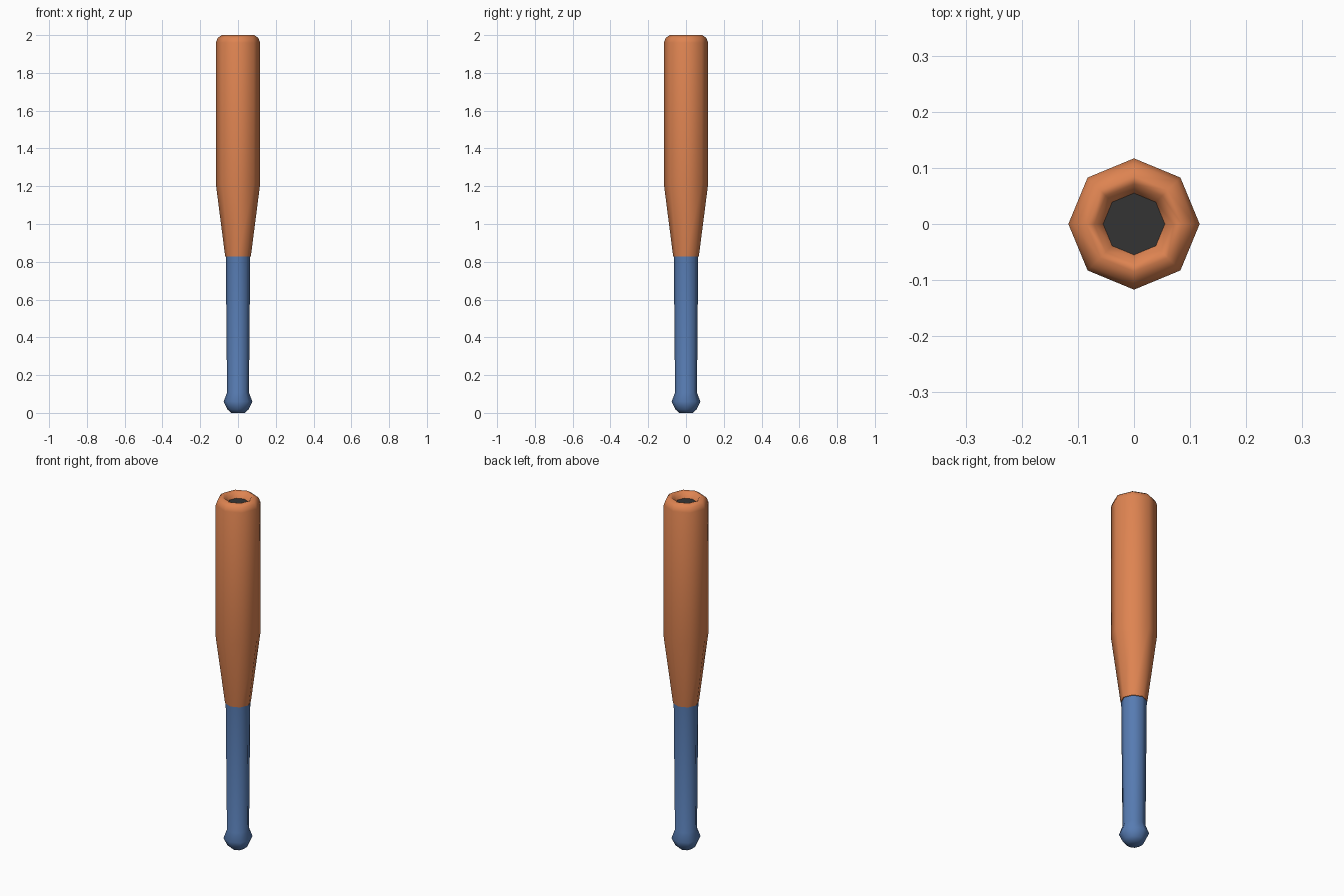
import bpy, bmesh, math

if "Cube" in bpy.data.objects:
    bpy.data.objects.remove(bpy.data.objects["Cube"])

SIDES = 8


def material(name, rgb):
    m = bpy.data.materials.new(name)
    m.diffuse_color = (*rgb, 1)
    m.use_nodes = True
    m.node_tree.nodes["Principled BSDF"].inputs["Base Color"].default_value = m.diffuse_color
    return m


def lathe(name, profile, mat, cap_start=False, cap_end=False, angle=60):
    """Spin (radius, z) points into an eight-sided part."""
    bm = bmesh.new()
    rings = [[bm.verts.new((r * math.cos(i * math.tau / SIDES),
                            r * math.sin(i * math.tau / SIDES), z))
              for i in range(SIDES)] for r, z in profile]
    for a, b in zip(rings, rings[1:]):
        for i in range(SIDES):
            j = (i + 1) % SIDES
            bm.faces.new((a[i], a[j], b[j], b[i]))
    if cap_start:
        bm.faces.new(rings[0][::-1])
    if cap_end:
        bm.faces.new(rings[-1])
    me = bpy.data.meshes.new(name)
    bm.to_mesh(me)
    bm.free()
    me.materials.append(mat)
    ob = bpy.data.objects.new(name, me)
    bpy.context.collection.objects.link(ob)
    bpy.ops.object.select_all(action='DESELECT')
    ob.select_set(True)
    bpy.context.view_layer.objects.active = ob
    bpy.ops.object.shade_smooth_by_angle(angle=math.radians(angle))
    return ob


orange = material("orange", (0.73, 0.23, 0.083))
blue = material("blue", (0.095, 0.20, 0.445))
dark = material("dark grey", (0.034, 0.034, 0.034))

# Grip with the rounded knob at the bottom
lathe("grip", [(0.035, 0.0), (0.056, 0.018), (0.076, 0.06), (0.058, 0.108),
               (0.0645, 0.828)], blue, cap_start=True)

# Barrel with rounded rim and shallow cup in the end
lathe("barrel", [(0.0645, 0.828), (0.068, 0.829), (0.117, 1.21), (0.117, 1.96),
                 (0.108, 1.985), (0.085, 2.0), (0.071, 1.995),
                 (0.055, 1.965)], orange)

# Dark floor of the cup
lathe("cup_floor", [(0.055, 1.965), (0.02, 1.965)], dark, cap_end=True)
